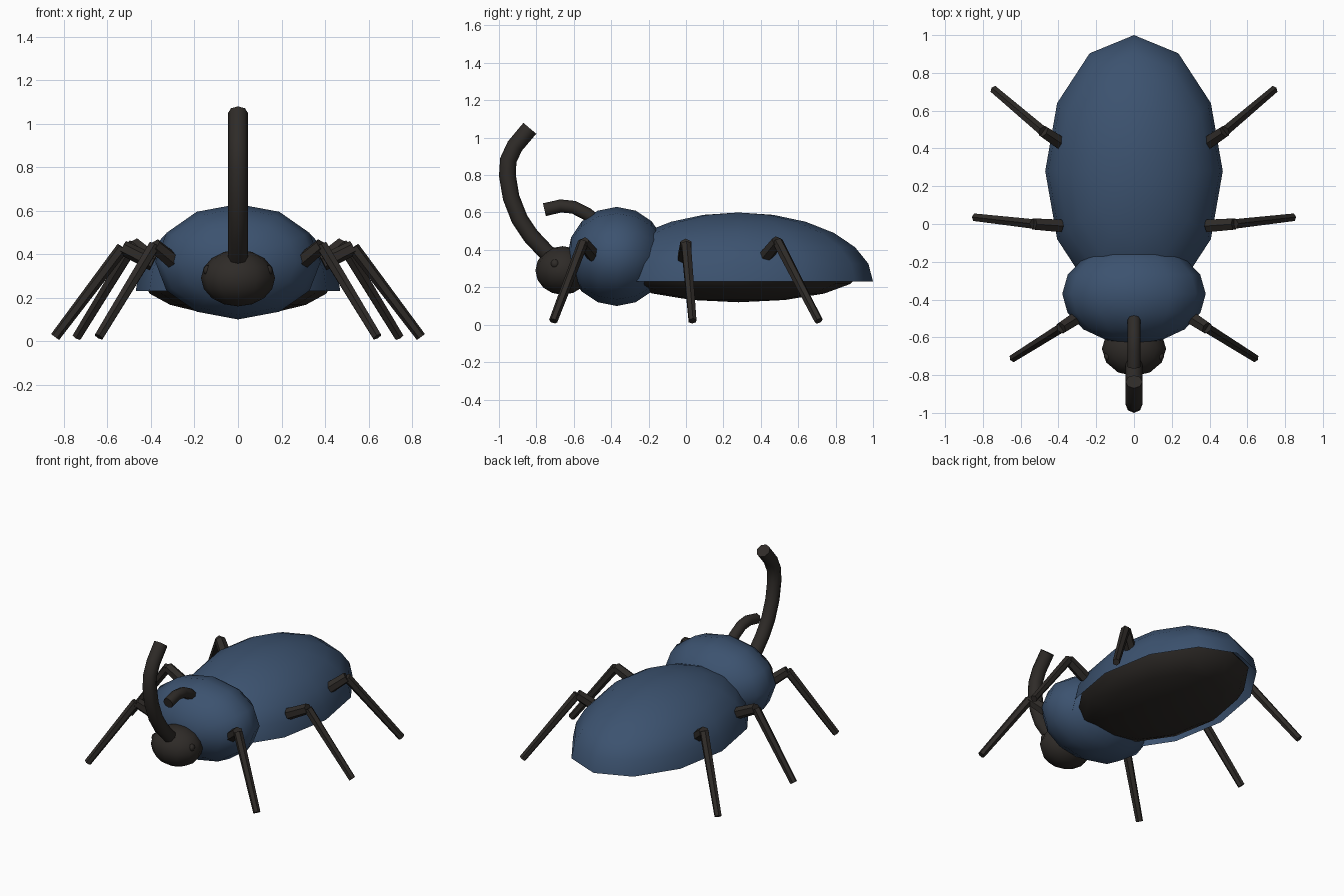
import bpy, bmesh, math
from mathutils import Vector, Matrix

if "Cube" in bpy.data.objects:
    bpy.data.objects.remove(bpy.data.objects["Cube"])


def material(name, rgb):
    m = bpy.data.materials.new(name)
    m.diffuse_color = (*rgb, 1)
    m.use_nodes = True
    m.node_tree.nodes["Principled BSDF"].inputs["Base Color"].default_value = m.diffuse_color
    return m


BLUE = material("shell_blue", (0.045, 0.085, 0.16))
DARK = material("dark_body", (0.028, 0.024, 0.021))


def finish(name, bm, mat):
    me = bpy.data.meshes.new(name)
    bm.to_mesh(me)
    bm.free()
    ob = bpy.data.objects.new(name, me)
    bpy.context.collection.objects.link(ob)
    me.materials.append(mat)
    bpy.ops.object.select_all(action='DESELECT')
    ob.select_set(True)
    bpy.context.view_layer.objects.active = ob
    bpy.ops.object.shade_smooth_by_angle(angle=math.radians(50))
    return ob


def ellipsoid(name, center, radii, mat, segs=12, rings=8, pole='Z', cut=False):
    bm = bmesh.new()
    bmesh.ops.create_uvsphere(bm, u_segments=segs, v_segments=rings, radius=1)
    if pole == 'Y':
        bmesh.ops.rotate(bm, verts=bm.verts, matrix=Matrix.Rotation(math.pi / 2, 3, 'X'))
    if cut:  # keep the upper half as an open shell
        low = [v for v in bm.verts if v.co.z < -0.001]
        bmesh.ops.delete(bm, geom=low, context='VERTS')
    bmesh.ops.scale(bm, verts=bm.verts, vec=radii)
    bmesh.ops.translate(bm, verts=bm.verts, vec=center)
    return finish(name, bm, mat)


def rod(name, a, b, r1, r2, mat, sides=6):
    a, b = Vector(a), Vector(b)
    d = b - a
    bm = bmesh.new()
    bmesh.ops.create_cone(bm, cap_ends=True, segments=sides, radius1=r1, radius2=r2,
                          depth=d.length)
    rot = d.to_track_quat('Z', 'Y').to_matrix().to_4x4()
    bmesh.ops.transform(bm, verts=bm.verts, matrix=Matrix.Translation((a + b) / 2) @ rot)
    return finish(name, bm, mat)


def horn(name, path, r, mat, sides=6):
    """Tube of constant radius along a (y, z) path in the x = 0 plane."""
    pts = [Vector((0, y, z)) for y, z in path]
    bm = bmesh.new()
    loops = []
    for i, p in enumerate(pts):
        t = (pts[min(i + 1, len(pts) - 1)] - pts[max(i - 1, 0)]).normalized()
        side = Vector((1, 0, 0))
        up = t.cross(side)
        loops.append([bm.verts.new(p + r * (side * math.cos(a) + up * math.sin(a)))
                      for a in (2 * math.pi * k / sides for k in range(sides))])
    for l0, l1 in zip(loops, loops[1:]):
        for k in range(sides):
            j = (k + 1) % sides
            bm.faces.new((l0[k], l0[j], l1[j], l1[k]))
    bm.faces.new(loops[0])
    bm.faces.new(loops[-1])
    bmesh.ops.recalc_face_normals(bm, faces=bm.faces)
    return finish(name, bm, mat)


# Body
ellipsoid("wing_case", (0, 0.28, 0.23), (0.47, 0.72, 0.37), BLUE, 12, 12, cut=True)
ellipsoid("belly", (0, 0.28, 0.28), (0.44, 0.65, 0.16), DARK, 12, 8)
ellipsoid("thorax", (0, -0.37, 0.365), (0.38, 0.265, 0.265), BLUE, 12, 8, pole='Y')
ellipsoid("head", (0, -0.66, 0.29), (0.17, 0.145, 0.13), DARK, 12, 8)

# Horns
horn("head_horn", [(-0.67, 0.32), (-0.75, 0.39), (-0.83, 0.475), (-0.89, 0.565),
                   (-0.935, 0.68), (-0.955, 0.80), (-0.95, 0.88), (-0.915, 0.955),
                   (-0.835, 1.05)], 0.045, DARK, 8)
horn("thorax_horn", [(-0.45, 0.53), (-0.53, 0.592), (-0.60, 0.628), (-0.67, 0.635),
                     (-0.757, 0.615)], 0.035, DARK, 8)

# Legs (hip, knee, foot) and eyes on both sides
LEGS = {
    "front": ((0.30, -0.495, 0.37), (0.385, -0.55, 0.44), (0.64, -0.71, 0.02)),
    "middle": ((0.39, -0.01, 0.36), (0.53, 0.00, 0.43), (0.84, 0.035, 0.02)),
    "hind": ((0.39, 0.43, 0.37), (0.48, 0.49, 0.445), (0.74, 0.71, 0.02)),
}
for s, label in ((1, "right"), (-1, "left")):
    ellipsoid(f"{label}_eye", (s * 0.135, -0.70, 0.325), (0.025,) * 3, DARK, 8, 6)
    for leg, joints in LEGS.items():
        hip, knee, foot = [(s * x, y, z) for x, y, z in joints]
        rod(f"{label}_{leg}_upper_leg", hip, knee, 0.038, 0.034, DARK)
        rod(f"{label}_{leg}_lower_leg", knee, foot, 0.029, 0.023, DARK)
